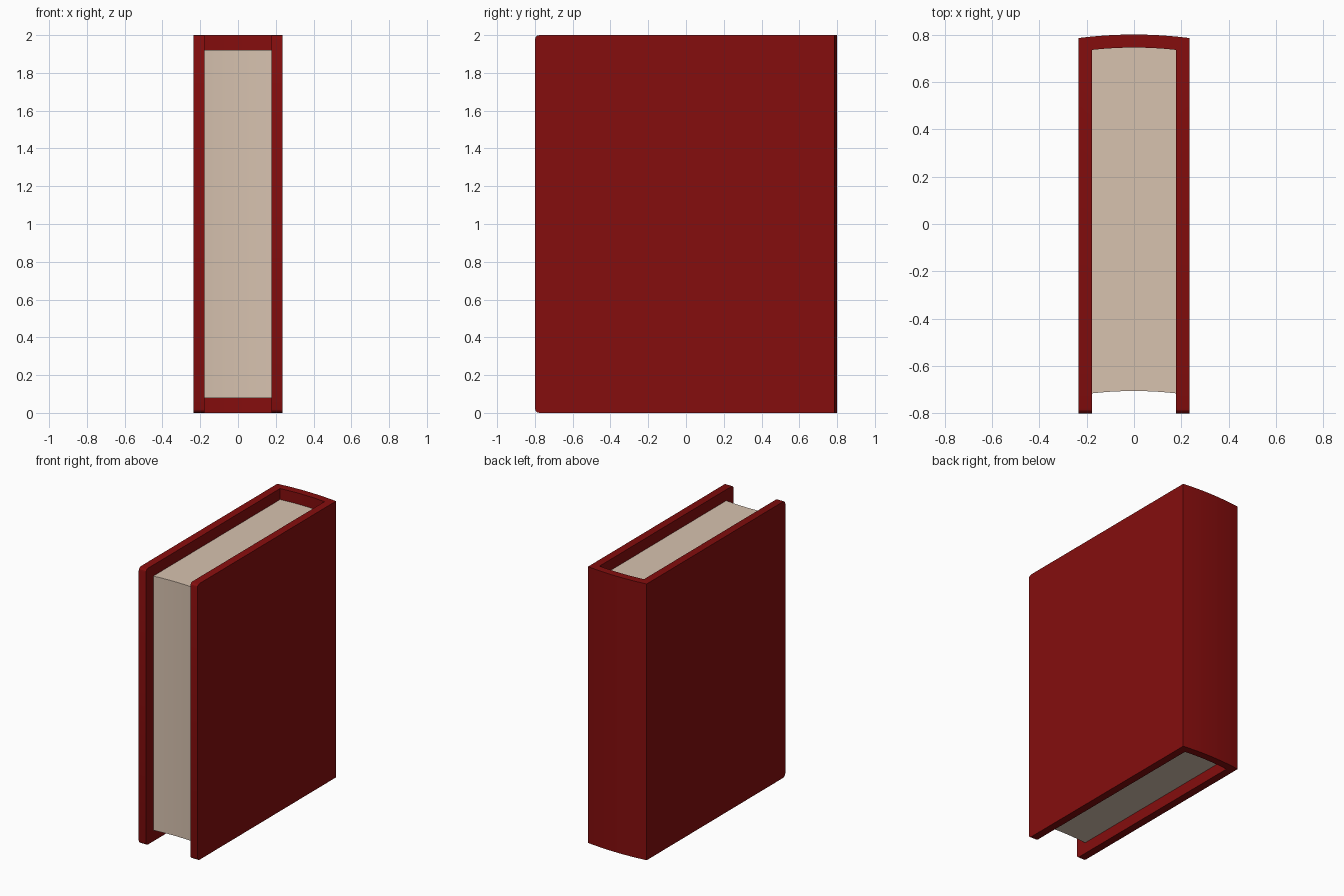
import bpy, bmesh

if "Cube" in bpy.data.objects:
    bpy.data.objects.remove(bpy.data.objects["Cube"])

HALF_OUT, HALF_IN = 0.235, 0.178   # outer and inner half thickness of the cover
SEGMENTS = 10


def arc(half, y_edge, y_mid):
    """Shallow curve from -half to +half, bulging from y_edge to y_mid."""
    pts = []
    for i in range(SEGMENTS + 1):
        t = 2 * i / SEGMENTS - 1
        pts.append((half * t, y_mid + (y_edge - y_mid) * t * t))
    return pts


def extrude_profile(name, profile, z0, z1, colour, corner=0.0):
    bm = bmesh.new()
    face = bm.faces.new([bm.verts.new((x, y, z0)) for x, y in profile])
    top = bmesh.ops.extrude_face_region(bm, geom=[face])["geom"]
    verts = [g for g in top if isinstance(g, bmesh.types.BMVert)]
    bmesh.ops.translate(bm, verts=verts, vec=(0, 0, z1 - z0))
    if corner:
        # round the free front corners of the boards
        edges = [e for e in bm.edges
                 if all(v.co.y < -0.79 for v in e.verts)
                 and abs(e.verts[0].co.z - e.verts[1].co.z) < 1e-5]
        bmesh.ops.bevel(bm, geom=edges, offset=corner, segments=3,
                        profile=0.5, affect='EDGES')
    bmesh.ops.recalc_face_normals(bm, faces=bm.faces[:])
    mesh = bpy.data.meshes.new(name)
    bm.to_mesh(mesh)
    bm.free()
    obj = bpy.data.objects.new(name, mesh)
    bpy.context.collection.objects.link(obj)
    mat = bpy.data.materials.new(name + "_colour")
    mat.diffuse_color = (*colour, 1)
    mat.use_nodes = True
    mat.node_tree.nodes["Principled BSDF"].inputs["Base Color"].default_value = mat.diffuse_color
    mesh.materials.append(mat)
    bpy.ops.object.select_all(action='DESELECT')
    obj.select_set(True)
    bpy.context.view_layer.objects.active = obj
    bpy.ops.object.shade_smooth_by_angle(angle=0.52)
    return obj


# Cover: two boards joined by a rounded spine, one U-shaped section
inner_spine = arc(HALF_IN, 0.735, 0.745)
cover_profile = ([(-HALF_OUT, -0.8)] + arc(HALF_OUT, 0.785, 0.8)
                 + [(HALF_OUT, -0.8), (HALF_IN, -0.8)]
                 + inner_spine[::-1] + [(-HALF_IN, -0.8)])
extrude_profile("cover", cover_profile, 0.0, 2.0, (0.235, 0.004, 0.004), 0.025)

# Page block: follows the spine at the back, hollowed fore edge
page_profile = inner_spine + arc(HALF_IN, -0.715, -0.705)[::-1]
extrude_profile("pages", page_profile, 0.08, 1.92, (0.68, 0.54, 0.43))
